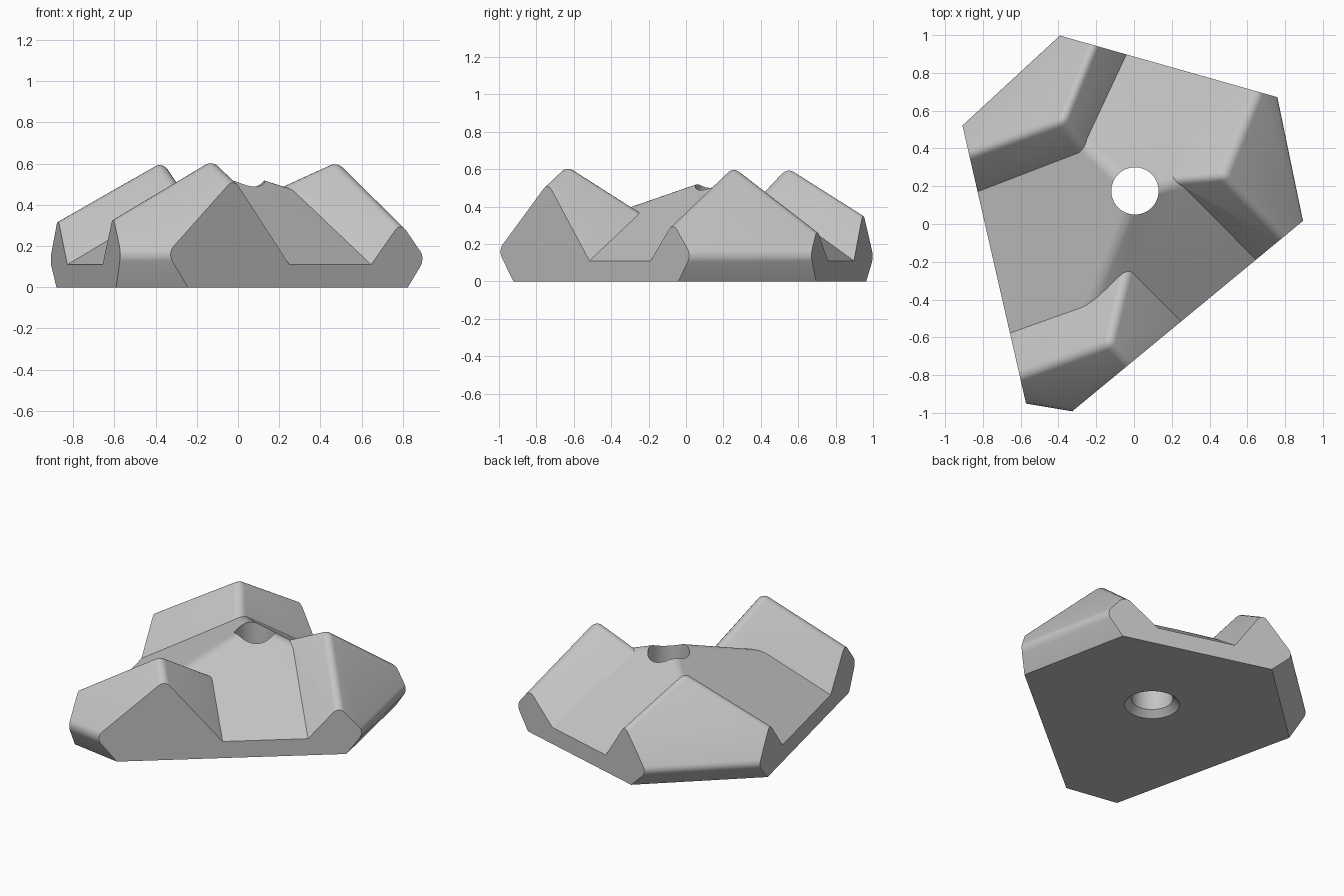
import bpy, bmesh, math
from mathutils import Vector

cube = bpy.data.objects.get("Cube")
if cube:
    bpy.data.objects.remove(cube, do_unlink=True)

grey = bpy.data.materials.new("light grey")
grey.use_nodes = True
grey.diffuse_color = (0.55, 0.55, 0.55, 1)
grey.node_tree.nodes["Principled BSDF"].inputs["Base Color"].default_value = (0.55, 0.55, 0.55, 1)


def cut(bm, planes):
    """Trim a closed convex solid, keeping what lies behind each plane."""
    for point, normal in planes:
        bmesh.ops.bisect_plane(bm, geom=bm.verts[:] + bm.edges[:] + bm.faces[:], dist=1e-6,
                               plane_co=point, plane_no=normal.normalized(), clear_outer=True)
        rim = [e for e in bm.edges if e.is_boundary]
        if rim:
            bmesh.ops.holes_fill(bm, edges=rim, sides=0)
    bmesh.ops.recalc_face_normals(bm, faces=bm.faces)


def round_edges(bm, width):
    """Round every edge between two cut faces, leaving the block faces alone."""
    bm.normal_update()
    edges = [e for e in bm.edges if len(e.link_faces) == 2 and
             all(max(map(abs, f.normal)) < 0.999 for f in e.link_faces)]
    bmesh.ops.bevel(bm, geom=edges, offset=width, segments=5, profile=0.5,
                    affect='EDGES', clamp_overlap=True)


def block(low, high):
    bm = bmesh.new()
    bmesh.ops.create_cube(bm, size=6)
    for v in bm.verts:
        v.co.z = low if v.co.z < 0 else high
    return bm


def finish(bm, name):
    bmesh.ops.recalc_face_normals(bm, faces=bm.faces)
    mesh = bpy.data.meshes.new(name)
    bm.to_mesh(mesh)
    bm.free()
    mesh.materials.append(grey)
    obj = bpy.data.objects.new(name, mesh)
    bpy.context.collection.objects.link(obj)
    return obj


def combine(target, tool, operation):
    bpy.context.view_layer.objects.active = target
    mod = target.modifiers.new(operation.lower(), 'BOOLEAN')
    mod.operation, mod.object, mod.solver = operation, tool, 'EXACT'
    bpy.ops.object.modifier_apply(modifier=mod.name)
    bpy.data.objects.remove(tool, do_unlink=True)


# Three long vertical sides: outward direction, distance, slope of the floor above
sides = [(Vector((0.2725, 0.962, 0)), 0.853, 0.665),
         (Vector((0.636, -0.771, 0)), 0.557, 0.672),
         (Vector((-0.975, -0.223, 0)), 0.769, 0.565)]
walls = [(n * d, n) for n, d, s in sides]
floors = [(n * d + Vector((0, 0, 0.11)), n * s + Vector((0, 0, 1))) for n, d, s in sides]

# Corner ridges: outward direction, belly reach, belly height, slope, foot reach,
# peak, then for each flank its valley start and ridge end
corners = {
    "back_right_ridge": ((-0.678, 0.735), 1.015, 0.13, 1.38, 0.893, (-0.375, 0.55),
                         [((-0.82, 0.17), (-0.875, 0.37)), ((-0.04, 0.9), (-0.213, 0.947))]),
    "left_ridge": ((0.979, 0.203), 0.895, 0.14, 1.28, 0.799, (0.475, 0.255),
                   [((0.45, 0.76), (0.657, 0.70)), ((0.65, -0.19), (0.79, -0.071))]),
    "front_ridge": ((-0.164, -0.986), 1.047, 0.165, 1.15, 0.95, (-0.13, -0.63),
                    [((-0.65, -0.57), (-0.605, -0.80)), ((0.25, -0.52), (-0.02, -0.74))]),
}

ridges, hidden_limits = [], []
for name, (direction, reach, height, slope, foot, peak, flanks) in corners.items():
    n = Vector((*direction, 0))
    up = Vector((0, 0, 1))
    belly = n * reach + up * height

    def on_slope(xy):
        p = Vector((*xy, 0))
        return p + up * (height + slope * (reach - n.dot(p)))

    outer = (belly, n * slope + up)
    under = (belly, n * height - up * (reach - foot))
    planes = [outer, under]
    for valley, end in flanks:
        start = Vector((*valley, 0.11))
        normal = (on_slope(end) - start).cross(on_slope(peak) - start)
        planes.append((start, normal if normal.z > 0 else -normal))
    hidden_limits += [(p - n * 0.03, d) for p, d in (outer, under)]
    bm = block(-0.3, 2)
    cut(bm, planes)
    round_edges(bm, 0.042)
    ridges.append(finish(bm, name))

# Central three-sided roof that forms the valley floors
bm = block(-0.2, 2)
cut(bm, floors)
round_edges(bm, 0.04)
cut(bm, hidden_limits)
body = finish(bm, "ridged_block")
for ridge in ridges:
    combine(body, ridge, 'UNION')

# Trim to the vertical sides and flat underside
bm = block(0, 3)
cut(bm, walls)
# Close the open corners of the trimming prism well outside the ridges
combine(body, finish(bm, "side_trim"), 'INTERSECT')

# Central hole with a chamfer on the underside
bm = bmesh.new()
profile = [(0, -0.1), (0.265, -0.1), (0.125, 0.04), (0.125, 1), (0, 1)]
verts = [bm.verts.new((r, 0, z)) for r, z in profile]
edges = [bm.edges.new(pair) for pair in zip(verts, verts[1:])]
bmesh.ops.spin(bm, geom=verts + edges, cent=(0, 0, 0), axis=(0, 0, 1),
               angle=math.tau, steps=64)
bmesh.ops.remove_doubles(bm, verts=bm.verts, dist=1e-4)
bmesh.ops.translate(bm, verts=bm.verts, vec=(0.005, 0.175, 0))
combine(body, finish(bm, "hole_cutter"), 'DIFFERENCE')

body.data.materials.clear()
body.data.materials.append(grey)
bpy.ops.object.select_all(action='DESELECT')
body.select_set(True)
bpy.context.view_layer.objects.active = body
bpy.ops.object.shade_smooth_by_angle(angle=math.radians(28))
